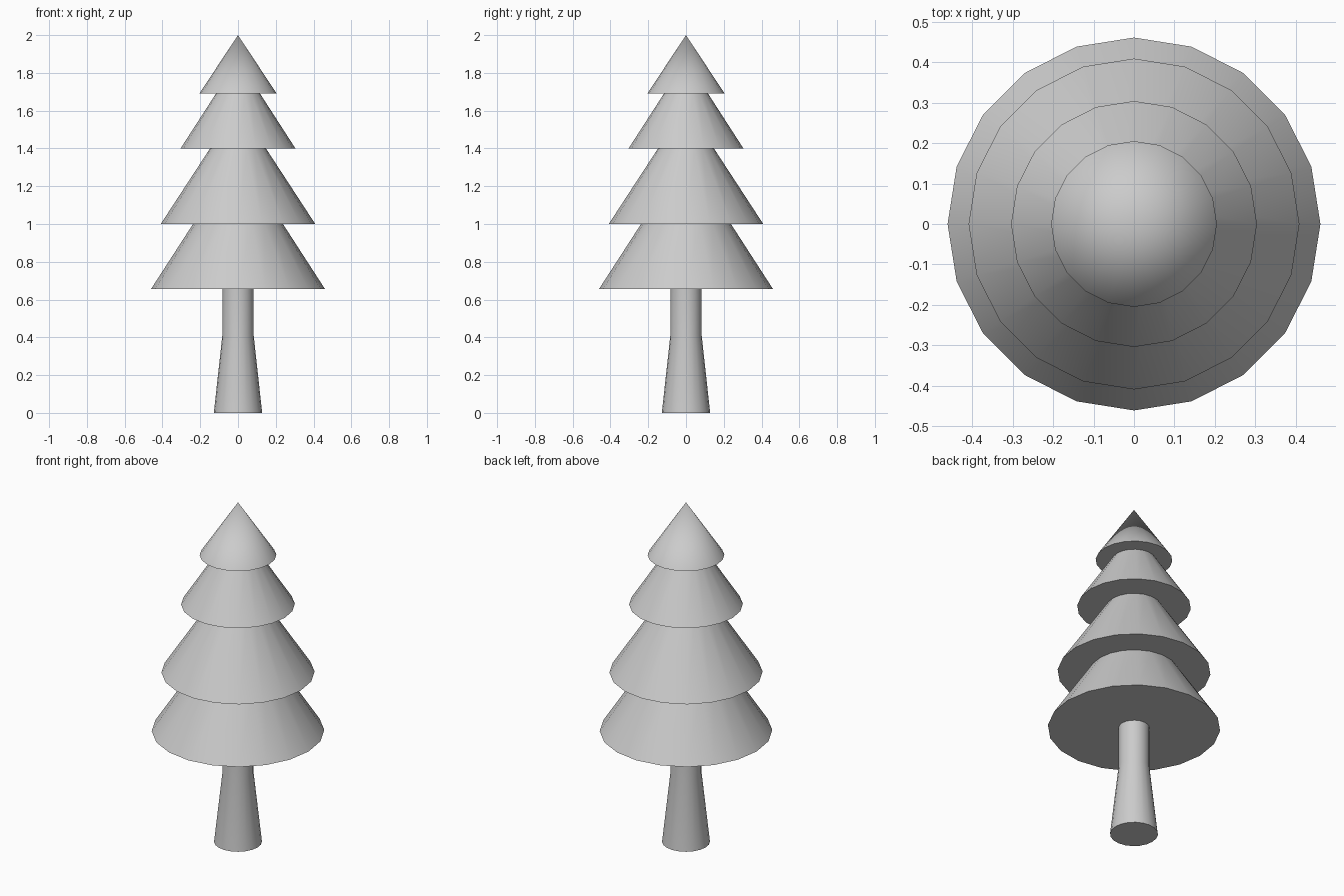
import bpy, bmesh, math

if "Cube" in bpy.data.objects:
    bpy.data.objects.remove(bpy.data.objects["Cube"])

SIDES = 20


def lathe(name, profile):
    """Closed solid from (radius, z) rings, bottom to top; radius 0 makes a tip."""
    bm = bmesh.new()
    rings = []
    for r, z in profile:
        if r == 0:
            rings.append([bm.verts.new((0, 0, z))])
        else:
            rings.append([bm.verts.new((r * math.cos(2 * math.pi * i / SIDES),
                                        r * math.sin(2 * math.pi * i / SIDES), z))
                          for i in range(SIDES)])
    for a, b in zip(rings, rings[1:]):
        for i in range(SIDES):
            j = (i + 1) % SIDES
            if len(b) == 1:
                bm.faces.new((a[i], a[j], b[0]))
            else:
                bm.faces.new((a[i], a[j], b[j], b[i]))
    bm.faces.new(rings[0][::-1])
    if len(rings[-1]) > 1:
        bm.faces.new(rings[-1])
    mesh = bpy.data.meshes.new(name)
    bm.to_mesh(mesh)
    bm.free()
    obj = bpy.data.objects.new(name, mesh)
    bpy.context.collection.objects.link(obj)
    bpy.ops.object.select_all(action='DESELECT')
    obj.select_set(True)
    bpy.context.view_layer.objects.active = obj
    bpy.ops.object.shade_smooth_by_angle(angle=math.radians(30))
    return obj


# Trunk: flared foot, straight neck
lathe("trunk", [(0.128, 0), (0.083, 0.41), (0.083, 0.655)])

# Foliage tiers: base radius, base z, top radius, top z
tiers = [
    (0.461, 0.655, 0.238, 1.0),
    (0.409, 1.0, 0.148, 1.4),
    (0.304, 1.4, 0.117, 1.69),
    (0.205, 1.69, 0, 2.0),
]
for n, (r0, z0, r1, z1) in enumerate(tiers, 1):
    lathe(f"foliage_tier_{n}", [(r0, z0), (r1, z1)])
